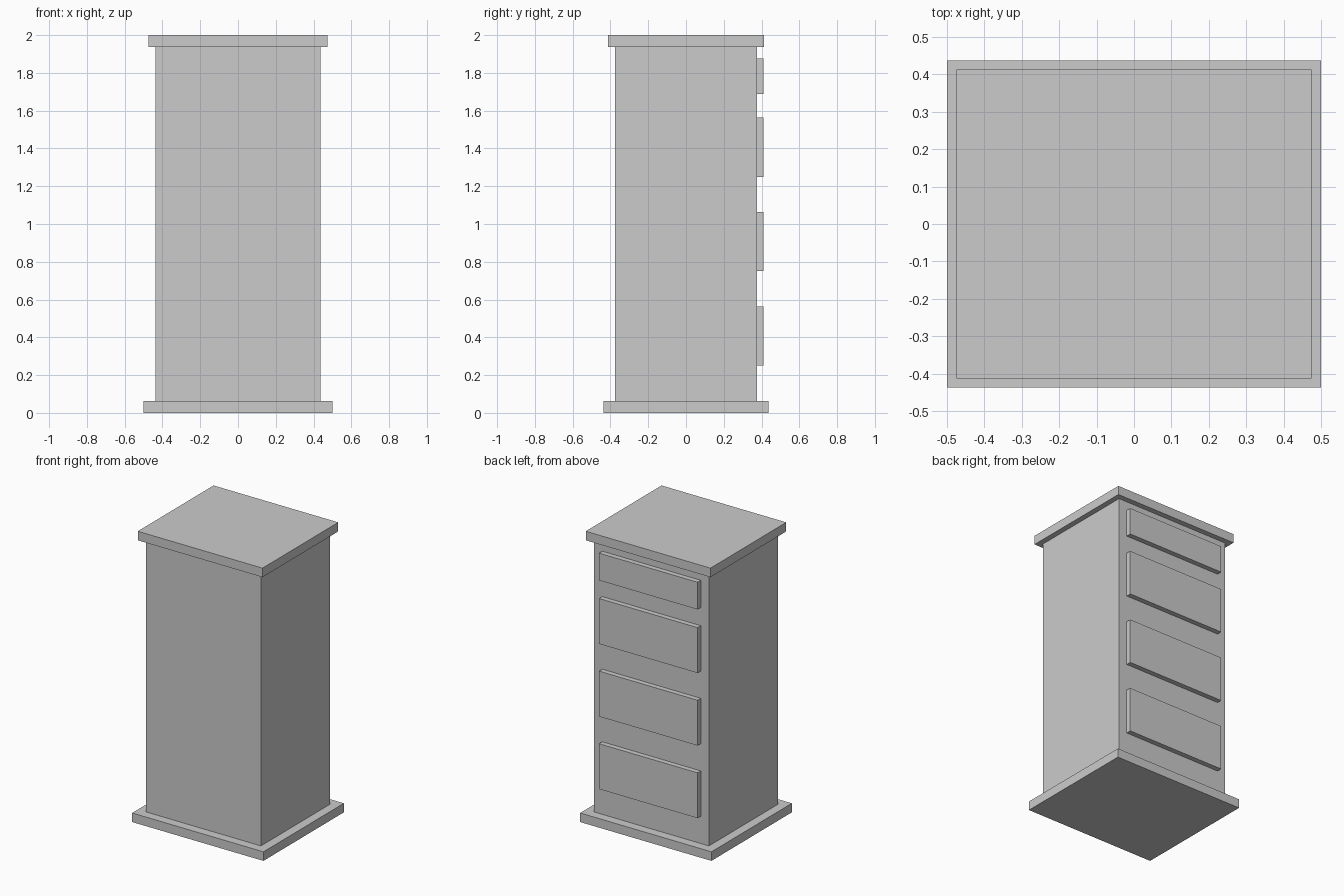
import bpy

if "Cube" in bpy.data.objects:
    bpy.data.objects.remove(bpy.data.objects["Cube"])


def box(name, x, y, z):
    """Box from (min, max) ranges along each axis."""
    bpy.ops.mesh.primitive_cube_add(size=1, location=[(a + b) / 2 for a, b in (x, y, z)])
    ob = bpy.context.object
    ob.name = name
    ob.scale = [b - a for a, b in (x, y, z)]
    bpy.ops.object.transform_apply(location=False, rotation=False, scale=True)
    return ob


# Plinth, cabinet body and overhanging top
box("base", (-0.5, 0.5), (-0.4375, 0.4375), (0, 0.0625))
box("cabinet_body", (-0.4375, 0.4375), (-0.375, 0.375), (0.0625, 1.9375))
box("top_board", (-0.475, 0.475), (-0.4125, 0.4125), (1.9375, 2.0))

# Three deep drawers and a shallow one on top, all on the +y face
drawers = [(0.25, 0.5625), (0.75, 1.0625), (1.25, 1.5625), (1.6875, 1.875)]
for i, z in enumerate(drawers, 1):
    box(f"drawer_front_{i}", (-0.375, 0.375), (0.375, 0.41), z)
